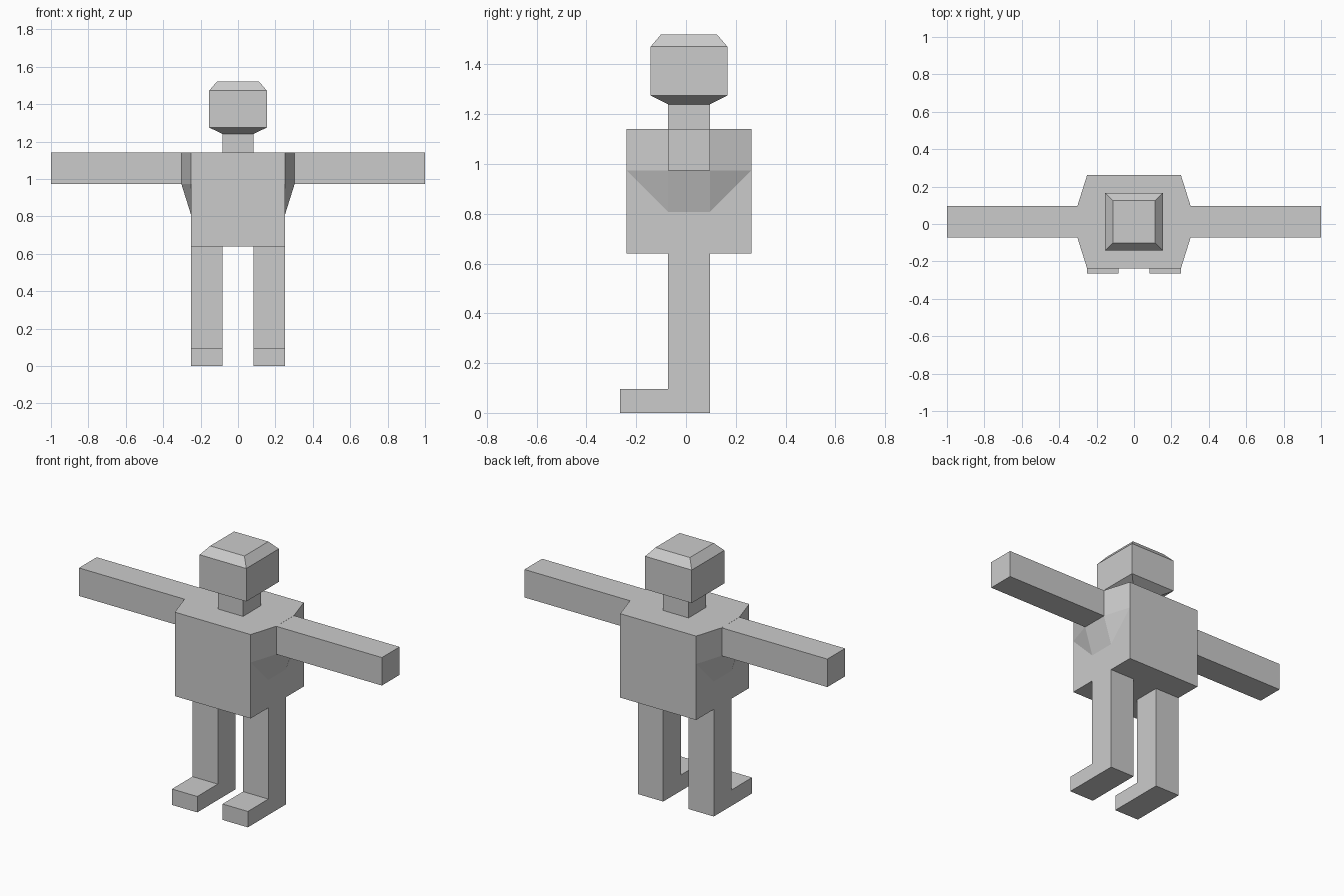
import bpy, bmesh
from mathutils import Vector

if "Cube" in bpy.data.objects:
    bpy.data.objects.remove(bpy.data.objects["Cube"])

grey = bpy.data.materials.new("plain grey")
grey.diffuse_color = (0.6, 0.6, 0.6, 1)
grey.use_nodes = True
grey.node_tree.nodes["Principled BSDF"].inputs["Base Color"].default_value = grey.diffuse_color

T = 0.167                    # limb thickness: one third of the torso
H = T / 2
YC = 0.012                   # depth centre of torso and limbs
BOTTOM, TOP = 0.64, 1.14     # torso heights


def finish(name, bm):
    mesh = bpy.data.meshes.new(name)
    bm.to_mesh(mesh)
    bm.free()
    mesh.materials.append(grey)
    obj = bpy.data.objects.new(name, mesh)
    bpy.context.collection.objects.link(obj)
    return obj


def loft(name, rings, cap_start=False, cap_end=True):
    """Skin matching point loops, with optional end caps."""
    bm = bmesh.new()
    loops = [[bm.verts.new(p) for p in ring] for ring in rings]
    for a, b in zip(loops, loops[1:]):
        for i in range(len(a)):
            j = (i + 1) % len(a)
            bm.faces.new((a[i], a[j], b[j], b[i]))
    if cap_start:
        bm.faces.new(loops[0][::-1])
    if cap_end:
        bm.faces.new(loops[-1])
    bmesh.ops.recalc_face_normals(bm, faces=bm.faces)
    return finish(name, bm)


def square(half, z, x=0, y=YC):
    return [(x + sx * half, y + sy * half, z)
            for sx, sy in ((-1, -1), (1, -1), (1, 1), (-1, 1))]


# Torso: cube split in thirds, shoulders pulled out, limb sockets opened
bm = bmesh.new()
bmesh.ops.create_cube(bm, size=3 * T)
bmesh.ops.subdivide_edges(bm, edges=bm.edges[:], cuts=2, use_grid_fill=True)
sockets = []
for f in bm.faces:
    c = f.calc_center_median()
    middle = abs(c.y) < 0.01
    arm = abs(c.x) > 0.24 and middle and c.z > 0.1
    neck = c.z > 0.24 and middle and abs(c.x) < 0.01
    leg = c.z < -0.24 and middle and abs(c.x) > 0.1
    if arm or neck or leg:
        sockets.append(f)
# crease the chest and back corners below the shoulders
for f in bm.faces[:]:
    c = f.calc_center_median()
    if abs(c.x) > 0.24 and abs(c.z) < 0.01 and abs(c.y) > 0.1:
        outer = max(f.verts, key=lambda v: abs(v.co.y) + v.co.z)
        inner = min(f.verts, key=lambda v: abs(v.co.y) + v.co.z)
        bmesh.utils.face_split(f, outer, inner)
for v in bm.verts:
    if abs(v.co.x) > 0.24 and abs(v.co.y) < 0.1 and v.co.z > 0:
        v.co.x = 0.303 if v.co.x > 0 else -0.303
bmesh.ops.delete(bm, geom=sockets, context='FACES_ONLY')
bmesh.ops.translate(bm, verts=bm.verts, vec=Vector((0, YC, (TOP + BOTTOM) / 2)))
finish("torso", bm)

# Neck and bevelled head
loft("neck", [square(H, TOP), square(H, 1.24)], cap_end=False)
loft("head", [square(H, 1.24), square(0.154, 1.275),
              square(0.154, 1.472), square(0.113, 1.52)])

for side, s in (("left", 1), ("right", -1)):
    # Arm: straight square bar
    loft(side + "_arm", [[(s * x, YC + dy, z) for dy, z in
                          ((-H, TOP - T), (H, TOP - T), (H, TOP), (-H, TOP))]
                         for x in (0.303, 1.0)])
    # Leg with forward foot
    x = s * T
    loft(side + "_leg", [square(H, BOTTOM, x), square(H, 0.095, x)], cap_end=False)
    bm = bmesh.new()
    bmesh.ops.create_cube(bm, size=1)
    y0, y1 = -0.265, YC + H
    for v in bm.verts:
        v.co = (x + v.co.x * T, (y0 + y1) / 2 + v.co.y * (y1 - y0), (v.co.z + 0.5) * 0.095)
    # split the foot top at the ankle and open it under the leg
    bmesh.ops.bisect_plane(bm, geom=bm.verts[:] + bm.edges[:] + bm.faces[:],
                           plane_co=(0, YC - H, 0), plane_no=(0, 1, 0))
    ankle = [f for f in bm.faces if f.normal.z > 0.9 and f.calc_center_median().y > YC - H]
    bmesh.ops.delete(bm, geom=ankle, context='FACES_ONLY')
    finish(side + "_foot", bm)
